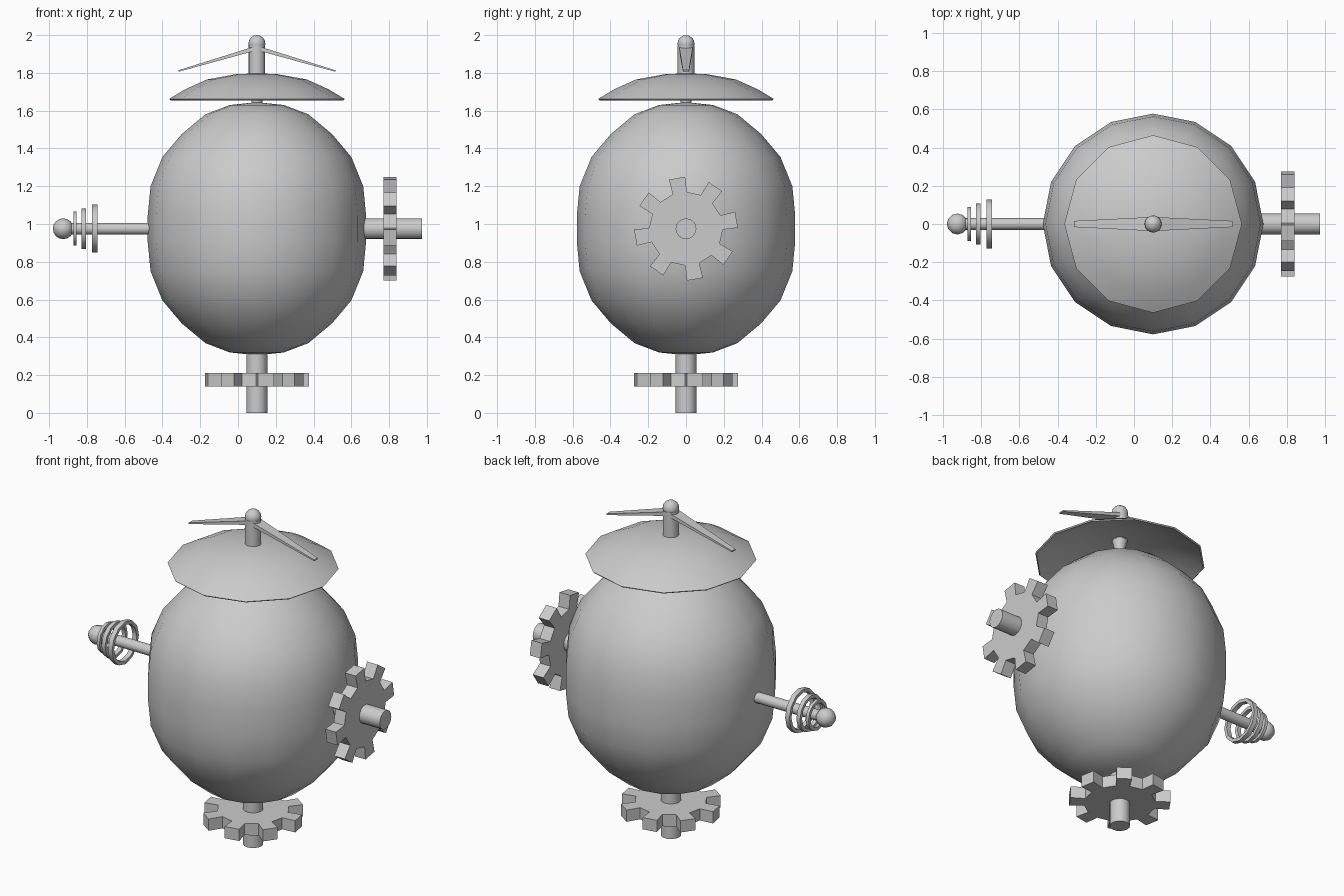
import bpy, bmesh
from math import pi, cos, sin, radians
from mathutils import Matrix, Vector

if "Cube" in bpy.data.objects:
    bpy.data.objects.remove(bpy.data.objects["Cube"])

CX, CZ = 0.1, 0.975          # body axis and arm height
TO_X = Matrix.Rotation(pi / 2, 4, 'Y')   # turns local z onto world x


def finish(name, bm, mat=Matrix(), smooth=None):
    bmesh.ops.recalc_face_normals(bm, faces=bm.faces)
    bm.transform(mat)
    me = bpy.data.meshes.new(name)
    bm.to_mesh(me)
    bm.free()
    ob = bpy.data.objects.new(name, me)
    bpy.context.collection.objects.link(ob)
    if smooth:
        bpy.ops.object.select_all(action='DESELECT')
        ob.select_set(True)
        bpy.context.view_layer.objects.active = ob
        bpy.ops.object.shade_smooth_by_angle(angle=radians(smooth))
    return ob


def lathe(name, profile, sides, mat=Matrix(), smooth=40, closed=False):
    """Spin (radius, height) points about local z."""
    bm = bmesh.new()
    rings = []
    for r, z in profile:
        if r < 1e-6:
            rings.append([bm.verts.new((0, 0, z))] * sides)
        else:
            rings.append([bm.verts.new((r * cos(2 * pi * i / sides), r * sin(2 * pi * i / sides), z))
                          for i in range(sides)])
    pairs = list(zip(rings, rings[1:])) + ([(rings[-1], rings[0])] if closed else [])
    for a, b in pairs:
        for i in range(sides):
            j = (i + 1) % sides
            bm.faces.new(list(dict.fromkeys((a[i], a[j], b[j], b[i]))))
    return finish(name, bm, mat, smooth)


def rod(name, r, z0, z1, mat, sides=16):
    return lathe(name, [(0, z0), (r, z0), (r, z1), (0, z1)], sides, mat)


def gear(name, mat, teeth=8, root=0.195, tip=0.275, depth=0.07):
    """Polygon disc with every second side drawn out into a tooth."""
    bm = bmesh.new()
    half, flare = pi / (2 * teeth), radians(9)
    pts = []
    for k in range(teeth):
        a = radians(10) + 2 * pi * k / teeth
        pts += [(root, a - half), (tip, a - flare), (tip, a + flare), (root, a + half)]
    face = bm.faces.new([bm.verts.new((r * cos(a), r * sin(a), -depth / 2)) for r, a in pts])
    ext = bmesh.ops.extrude_face_region(bm, geom=[face], use_keep_orig=True)
    bmesh.ops.translate(bm, vec=(0, 0, depth),
                        verts=[v for v in ext['geom'] if isinstance(v, bmesh.types.BMVert)])
    return finish(name, bm, mat)


def ball(name, loc, r, axis=Matrix(), segments=16, rings=8):
    bm = bmesh.new()
    bmesh.ops.create_uvsphere(bm, u_segments=segments, v_segments=rings, radius=r)
    return finish(name, bm, Matrix.Translation(loc) @ axis, 60)


axis = Matrix.Translation((CX, 0, 0))
arm = Matrix.Translation((0, 0, CZ)) @ TO_X

# body: rounded barrel
upper = [(0.578, 0.07), (0.563, 0.225), (0.5, 0.38), (0.397, 0.502), (0.272, 0.606), (0.143, 0.655), (0, 0.67)]
profile = [(r, -z) for r, z in reversed(upper)] + upper
lathe("body", profile, 16, Matrix.Translation((CX, 0, CZ)), 60)

# hat: thin hollow dome
lathe("hat", [(0, 1.798), (0.11, 1.793), (0.265, 1.765), (0.38, 1.713), (0.465, 1.662),
              (0.458, 1.655), (0.375, 1.701), (0.26, 1.752), (0.11, 1.78), (0, 1.785)], 12, axis, 50)

# neck below the hat and mast above it
lathe("hat_neck", [(0.045, 1.79), (0.027, 1.72), (0.03, 1.6)], 16, axis)
rod("propeller_mast", 0.044, 1.78, 1.945, axis)
ball("propeller_cap", (CX, 0, 1.955), 0.045)

# propeller: two tapered, drooping blades
for side, label in ((1, "right"), (-1, "left")):
    bm = bmesh.new()
    bmesh.ops.create_cube(bm, size=1)
    for v in bm.verts:
        end = v.co.x > 0
        w, t = (0.016, 0.004) if end else (0.037, 0.012)
        v.co = Vector((side * (0.415 if end else 0.0), w if v.co.y > 0 else -w,
                       (1.81 if end else 1.932) + (t if v.co.z > 0 else -t)))
    finish("propeller_blade_" + label, bm, axis)

# right arm: shaft with gear; foot: the same, upright
rod("right_shaft", 0.055, 0.5, 0.975, arm)
# local x becomes -z and local y stays y, so spin a quarter turn to keep the tooth angle
gear("right_gear", Matrix.Translation((0.805, 0, CZ)) @ TO_X @ Matrix.Rotation(pi / 2, 4, 'Z'))
rod("foot_shaft", 0.055, 0, 0.4, axis)
gear("foot_gear", Matrix.Translation((CX, 0, 0.175)))

# left arm: antenna rod with ball tip and three floating rings
rod("antenna_rod", 0.031, -0.9, -0.4, arm)
ball("antenna_ball", (-0.925, 0, CZ), 0.055, Matrix.Rotation(pi / 2, 4, 'X'), 16, 6)
for i, (x, r, w) in enumerate(((-0.863, 0.09, 0.009), (-0.816, 0.107, 0.012), (-0.758, 0.127, 0.014))):
    lathe(f"antenna_ring_{i + 1}", [(r, x - w), (r, x + w), (r - 0.02, x + w), (r - 0.02, x - w)],
          12, arm, 40, closed=True)
